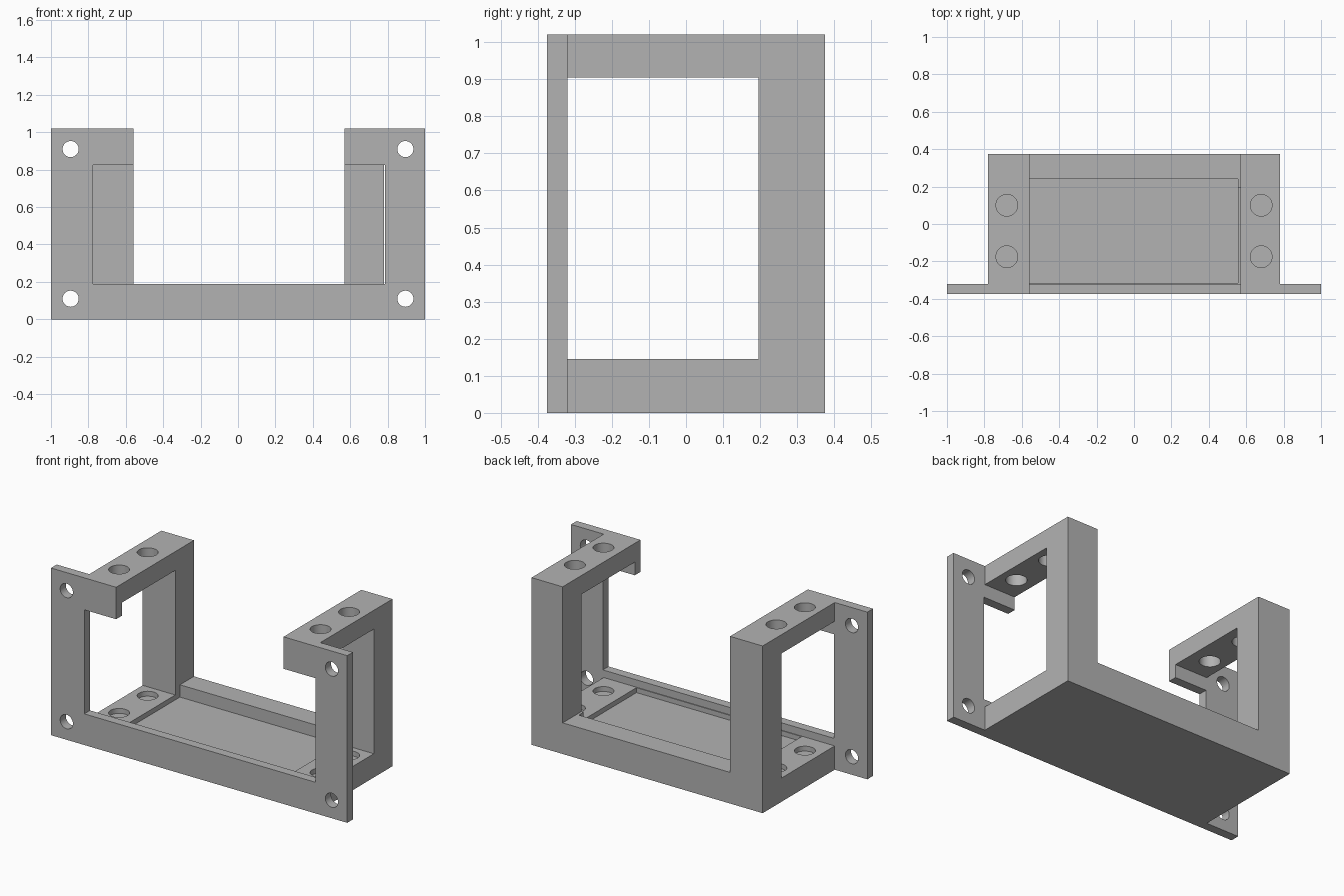
import bpy
import math
from mathutils import Vector

cube = bpy.data.objects.get("Cube")
if cube:
    bpy.data.objects.remove(cube, do_unlink=True)

grey = bpy.data.materials.new("plain grey")
grey.use_nodes = True
COLOUR = (0.45, 0.45, 0.45, 1)
grey.diffuse_color = COLOUR
grey.node_tree.nodes["Principled BSDF"].inputs["Base Color"].default_value = COLOUR


def box(name, x, y, z):
    """Box from three (low, high) ranges."""
    bpy.ops.mesh.primitive_cube_add(size=1)
    ob = bpy.context.object
    ob.name = name
    low, high = (Vector(c) for c in zip(x, y, z))
    for v in ob.data.vertices:
        v.co = [l + (c + 0.5) * (h - l) for c, l, h in zip(v.co, low, high)]
    ob.data.materials.append(grey)
    return ob


def drill(name, centre, radius, depth, tilt=0):
    """Round cutter along z, or along y when tilted."""
    bpy.ops.mesh.primitive_cylinder_add(vertices=40, radius=radius, depth=depth,
                                        location=centre, rotation=(tilt, 0, 0))
    ob = bpy.context.object
    ob.name = name
    ob.data.materials.append(grey)
    return ob


def combine(target, tool, operation):
    """Apply a boolean and remove the tool."""
    tool.hide_render = True
    bpy.context.view_layer.objects.active = target
    mod = target.modifiers.new(operation, "BOOLEAN")
    mod.operation = operation
    mod.solver = "EXACT"
    mod.object = tool
    bpy.ops.object.modifier_apply(modifier=mod.name)
    bpy.data.objects.remove(tool, do_unlink=True)


HEIGHT = 1.02
FRONT, BACK = -0.375, 0.375
PLATE_BACK = -0.32
POCKET_FLOOR = 0.115

# Box body joined to the wide front mounting plate
bracket = box("mounting_bracket", (-0.78, 0.78), (-0.345, BACK), (0, HEIGHT))
plate = box("front_plate", (-1, 1), (FRONT, PLATE_BACK), (0, HEIGHT))
combine(bracket, plate, "UNION")

# Side openings, front window, central gap and floor recess
cutters = [
    box("side_opening", (-0.9, 0.9), (PLATE_BACK, 0.195), (0.145, 0.905)),
    box("front_window", (-0.775, 0.785), (-0.5, -0.3), (0.19, 0.825)),
    box("central_gap", (-0.56, 0.57), (-0.5, 0.5), (0.19, 1.2)),
    box("floor_recess", (-0.56, 0.555), (-0.315, 0.24), (POCKET_FLOOR, 0.5)),
]

for side in (-1, 1):
    # Screw holes through the plate ears
    for z in (0.11, 0.91):
        cutters.append(drill("ear_hole", (side * 0.895, -0.35, z), 0.043, 0.2,
                             math.pi / 2))
    # Holes through the top bars, ending blind in the floor
    for y in (-0.175, 0.1):
        depth = 1.2 - POCKET_FLOOR
        cutters.append(drill("bar_hole", (side * 0.68, y, POCKET_FLOOR + depth / 2),
                             0.058, depth))

for cutter in cutters:
    combine(bracket, cutter, "DIFFERENCE")

# Keep one material and smooth only the round holes
bracket.data.materials.clear()
bracket.data.materials.append(grey)
for face in bracket.data.polygons:
    face.material_index = 0
bpy.ops.object.select_all(action="DESELECT")
bracket.select_set(True)
bpy.context.view_layer.objects.active = bracket
bpy.ops.object.shade_smooth_by_angle(angle=math.radians(30))
